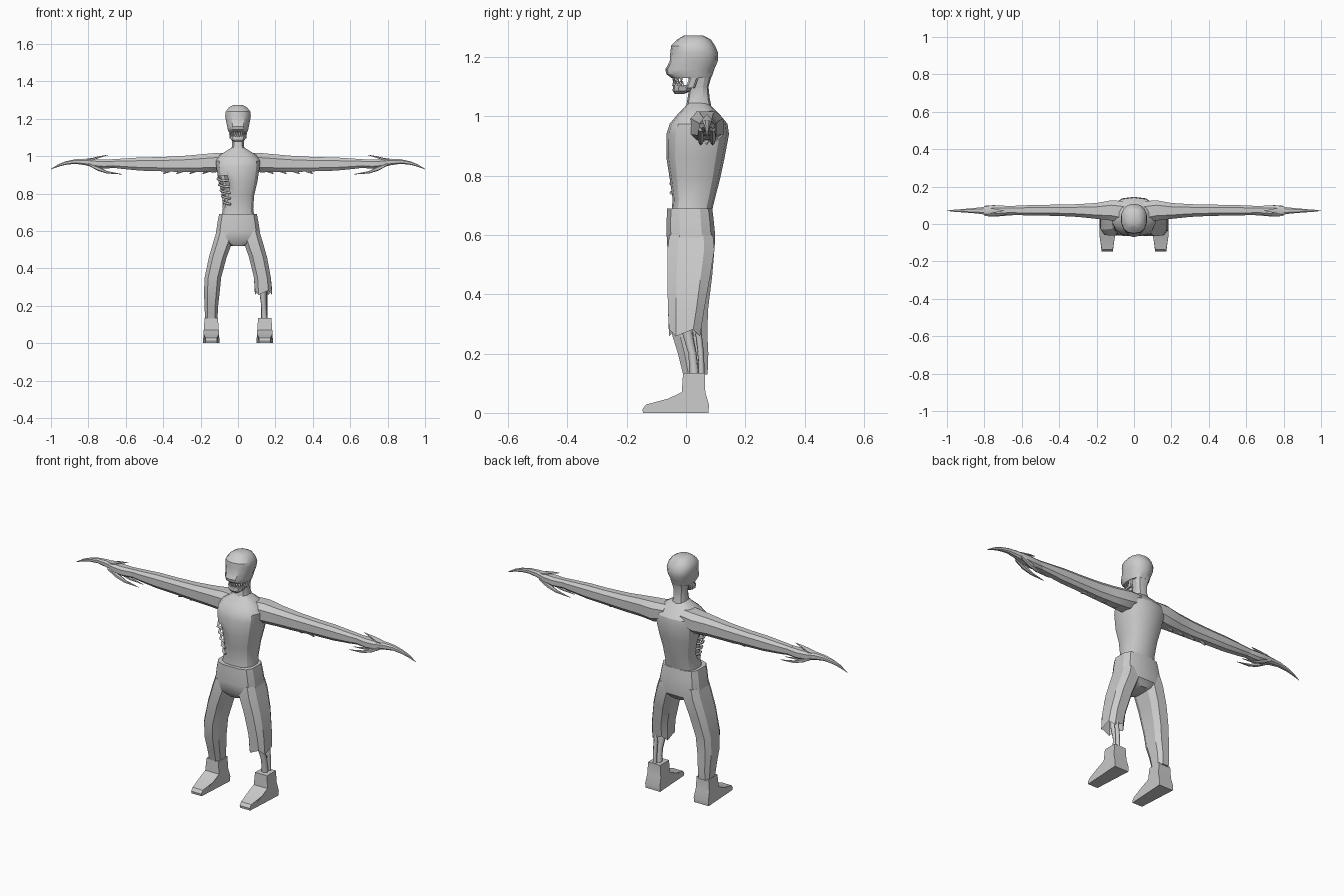
import bpy, bmesh, math
from mathutils import Vector


def finish(name, bm, angle=30):
    bmesh.ops.recalc_face_normals(bm, faces=bm.faces)
    me = bpy.data.meshes.new(name)
    bm.to_mesh(me)
    bm.free()
    ob = bpy.data.objects.new(name, me)
    bpy.context.collection.objects.link(ob)
    bpy.ops.object.select_all(action='DESELECT')
    ob.select_set(True)
    bpy.context.view_layer.objects.active = ob
    bpy.ops.object.shade_smooth_by_angle(angle=math.radians(angle))
    return ob


def loft(name, rings, n=10, axis='z', side=1, power=0.75, caps=(True, True), ragged=0):
    """Skin rings (position, a0, a1, b0, b1): a/b are x/y bounds for z, y/z bounds for x."""
    bm = bmesh.new()
    loops = []
    for k, (p, a0, a1, b0, b1) in enumerate(rings):
        loop = []
        for i in range(n):
            t = 2 * math.pi * (i + 0.5) / n
            c, s = math.cos(t), math.sin(t)
            a = (a0 + a1) / 2 + (a1 - a0) / 2 * math.copysign(abs(c) ** power, c)
            b = (b0 + b1) / 2 + (b1 - b0) / 2 * math.copysign(abs(s) ** power, s)
            q = p + (ragged * (-1) ** i if k == 0 else 0)
            co = (side * a, b, q) if axis == 'z' else (side * q, a, b)
            loop.append(bm.verts.new(co))
        loops.append(loop)
    for l0, l1 in zip(loops, loops[1:]):
        for i in range(n):
            j = (i + 1) % n
            bm.faces.new((l0[i], l0[j], l1[j], l1[i]))
    for use, loop in zip(caps, (loops[0], loops[-1])):
        if use:
            bm.faces.new(loop)
    return finish(name, bm)


def tube(name, pts, r, taper=None):
    cu = bpy.data.curves.new(name, 'CURVE')
    cu.dimensions = '3D'
    cu.bevel_depth = r
    cu.bevel_resolution = 1
    cu.use_fill_caps = True
    sp = cu.splines.new('POLY')
    sp.points.add(len(pts) - 1)
    for i, (p, co) in enumerate(zip(sp.points, pts)):
        p.co = (*co, 1)
        p.radius = taper[i] if taper else 1
    ob = bpy.data.objects.new(name, cu)
    bpy.context.collection.objects.link(ob)
    return ob


# Torso with an open wound on one flank
torso = loft("torso", [
    (0.67, -.09, .09, -.05, .085), (0.72, -.083, .083, -.045, .097),
    (0.79, -.088, .088, -.055, .115), (0.86, -.105, .105, -.066, .13),
    (0.94, -.118, .118, -.066, .145), (0.975, -.12, .12, -.055, .14),
    (1.005, -.1, .1, -.03, .115), (1.03, -.06, .06, -.005, .09),
    (1.045, -.035, .035, .005, .075)], n=14)
cutter = loft("wound_cutter", [
    (0.72, -.14, -.075, -.12, .02), (0.77, -.16, -.05, -.12, .045),
    (0.84, -.17, -.042, -.12, .05), (0.895, -.16, -.055, -.12, .04)], n=10)
mod = torso.modifiers.new("wound", 'BOOLEAN')
mod.object = cutter
mod.operation = 'DIFFERENCE'
mod.solver = 'EXACT'
bpy.context.view_layer.objects.active = torso
bpy.ops.object.modifier_apply(modifier="wound")
bpy.data.objects.remove(cutter)

# Exposed ribs
for i in range(5):
    z = 0.75 + 0.031 * i
    w = 0.072 + 0.008 * i
    tube(f"rib_{i + 1}", [(-.045, .055, z + .012), (-w, .035, z + .012), (-w - .005, -.005, z + .004),
                          (-w + .012, -.038, z - .003), (-.04, -.05, z - .008)], .0065)

# Neck, skull, jaw
loft("neck", [(1.02, -.042, .042, -.002, .088), (1.06, -.032, .032, .005, .08),
              (1.10, -.034, .034, .012, .076), (1.15, -.045, .045, .005, .09)], n=10)
loft("skull", [
    (1.13, -.052, .052, -.05, .085), (1.142, -.056, .056, -.066, .09),
    (1.158, -.059, .059, -.07, .095), (1.185, -.065, .065, -.055, .107),
    (1.215, -.07, .07, -.053, .108), (1.238, -.067, .067, -.05, .098),
    (1.26, -.05, .05, -.028, .083), (1.272, -.028, .028, -.008, .058)], n=14, power=0.85)
loft("jaw", [(1.076, -.024, .024, -.038, -.006), (1.086, -.038, .038, -.045, .018),
             (1.106, -.045, .045, -.044, .03)], n=10)
for s in (-1, 1):
    loft("jaw_hinge", [(1.095, .034, .045, -.002, .03), (1.14, .04, .05, .015, .045)], n=6, side=s)

# Teeth in two arcs
for row, z0, z1 in (("upper", 1.133, 1.113), ("lower", 1.103, 1.12)):
    for i in range(9):
        t = math.radians(-70 + 17.5 * i + (6 if row == "lower" else 0))
        x, y = .041 * math.sin(t), -.002 - .04 * math.cos(t)
        tube(f"{row}_tooth", [(x, y, z0), (x, y, z1)], .006, (1, .2))

# Arms ending in long curved claws with backward spurs
for s, tag in ((-1, "right"), (1, "left")):
    loft(f"{tag}_arm", [
        (.05, .0, .125, .93, 1.02), (.12, .015, .13, .91, 1.02), (.2, .025, .115, .912, 1.012),
        (.3, .036, .108, .912, 1.003), (.42, .042, .105, .917, .997), (.52, .043, .104, .92, .995),
        (.62, .046, .1, .93, .988), (.68, .05, .096, .938, .984)], n=8, axis='x', side=s)
    loft(f"{tag}_claw", [
        (.66, .05, .096, .935, .984), (.72, .042, .102, .932, .984), (.77, .043, .1, .938, .985),
        (.82, .053, .09, .951, .987), (.87, .058, .085, .958, .984), (.92, .062, .08, .953, .973),
        (.96, .065, .077, .943, .957), (1.0, .07, .072, .929, .932)], n=8, axis='x', side=s)
    loft(f"{tag}_upper_spur", [
        (.83, .06, .082, .965, .983), (.78, .052, .09, .975, .99),
        (.74, .061, .081, .991, 1.0), (.695, .07, .072, 1.005, 1.007)], n=6, axis='x', side=s)
    for k, y in enumerate((.05, .09)):
        loft(f"{tag}_lower_spur_{k + 1}", [
            (.8, y - .008, y + .008, .95, .962), (.75, y - .012, y + .012, .922, .945),
            (.7, y - .008, y + .008, .907, .92), (.62, y - .001, y + .001, .902, .904)],
            n=6, axis='x', side=s)

# Ragged strips under the upper arms
    for i in range(4):
        x = s * (.16 + .07 * i)
        tube(f"{tag}_arm_shred", [(x, .07, .925), (x + s * .03, .07, .905)], .014, (1, .15))

# Trousers
loft("trouser_seat", [(.52, -.035, .035, -.045, .075), (.55, -.122, .122, -.064, .098),
                      (.6, -.119, .119, -.067, .1), (.65, -.111, .111, -.067, .095),
                      (.69, -.103, .103, -.065, .09)], n=12, power=0.6)
loft("whole_trouser_leg", [
    (.13, .108, .178, -.012, .075), (.2, .104, .181, -.03, .078), (.27, .096, .184, -.052, .075),
    (.35, .088, .181, -.061, .078), (.46, .058, .158, -.065, .092), (.55, .024, .132, -.066, .1),
    (.6, .015, .117, -.06, .095)], n=8, side=-1, power=0.65)
loft("torn_trouser_leg", [
    (.27, .088, .185, -.06, .05), (.35, .083, .178, -.064, .065), (.46, .056, .158, -.067, .085),
    (.55, .024, .132, -.067, .1), (.6, .015, .117, -.06, .095)],
    n=8, power=0.65, caps=(False, True), ragged=.012)

# Bare shin bones below the torn leg
tube("shin_bone", [(.132, .0, .38), (.133, .005, .27), (.138, .022, .2), (.141, .03, .1)], .017,
     (1.2, 1.1, .85, 1.1))
tube("calf_bone", [(.145, .04, .38), (.147, .042, .27), (.147, .05, .2), (.146, .053, .1)], .011)

# Shoes: ankle shaft plus a wedge foot from a side profile
foot_profile = [(.075, 0), (.078, .025), (.065, .07), (.064, .135), (-.01, .135), (-.014, .07),
                (-.06, .048), (-.135, .028), (-.147, .012), (-.145, 0)]
for s, tag in ((-1, "right"), (1, "left")):
    bm = bmesh.new()
    sides = []
    for d in (-1, 1):
        ring = []
        for y, z in foot_profile:
            w = .043 - .08 * max(0, z - .03) * .9
            if y < -.08:
                w = .03
            ring.append(bm.verts.new((s * .143 + d * max(w, .033 if y > -.08 else .026), y, z)))
        sides.append(ring)
        bm.faces.new(ring)
    for i in range(len(foot_profile)):
        j = (i + 1) % len(foot_profile)
        bm.faces.new((sides[0][i], sides[0][j], sides[1][j], sides[1][i]))
    finish(f"{tag}_shoe", bm)
